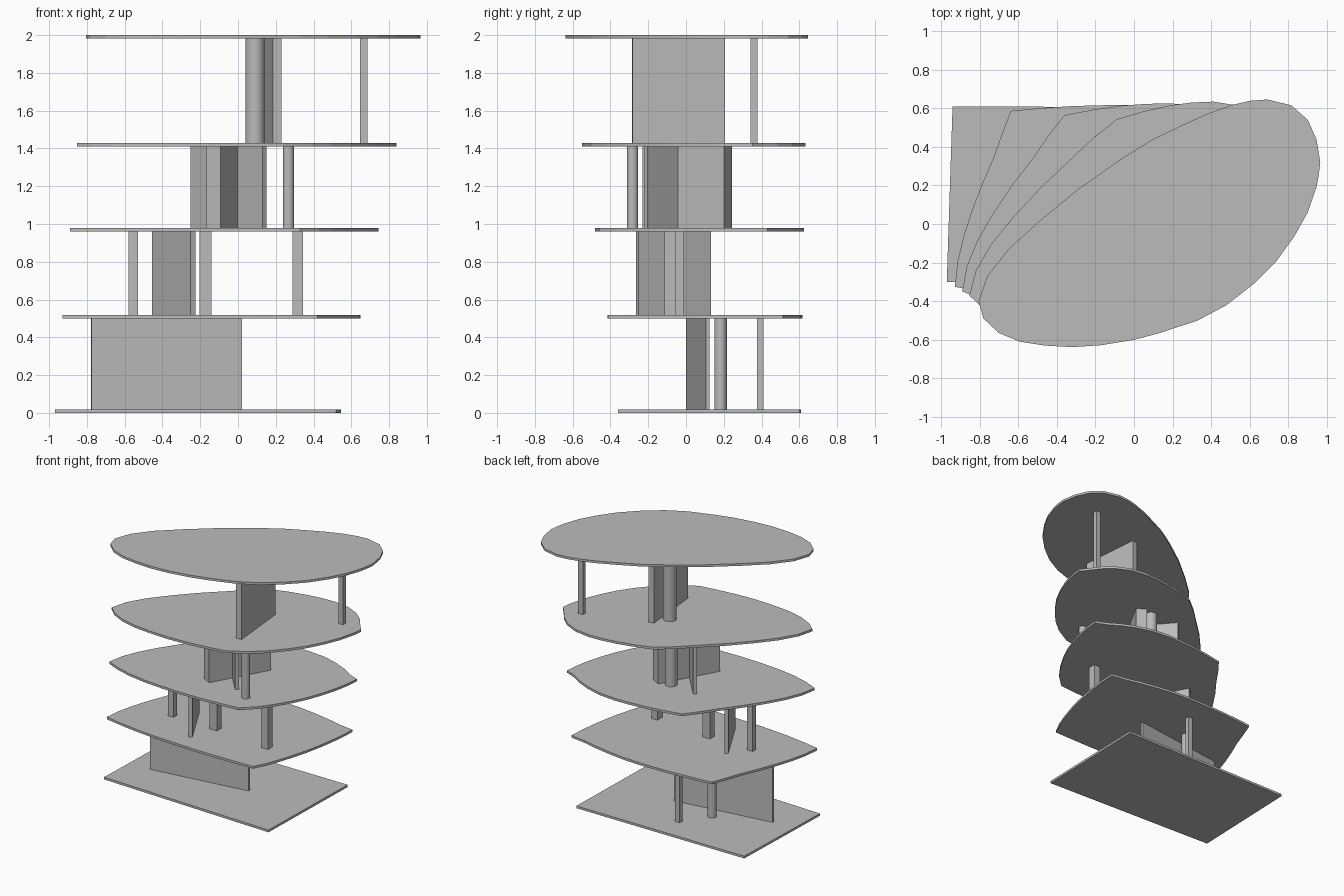
import bpy, bmesh, math
from mathutils import Vector

old = bpy.data.objects.get("Cube")
if old:
    bpy.data.objects.remove(old, do_unlink=True)

grey = bpy.data.materials.new("plain_grey")
grey.use_nodes = True
GREY = (0.5, 0.5, 0.5, 1)
grey.diffuse_color = GREY
grey.node_tree.nodes["Principled BSDF"].inputs["Base Color"].default_value = GREY


def prism(name, outline, bottom, top):
    """Extrude a flat outline from one height to another."""
    bm = bmesh.new()
    base = bm.faces.new([bm.verts.new((p[0], p[1], bottom)) for p in outline])
    up = bmesh.ops.extrude_face_region(bm, geom=[base])["geom"]
    verts = [v for v in up if isinstance(v, bmesh.types.BMVert)]
    bmesh.ops.translate(bm, verts=verts, vec=(0, 0, top - bottom))
    bmesh.ops.recalc_face_normals(bm, faces=bm.faces)
    mesh = bpy.data.meshes.new(name)
    bm.to_mesh(mesh)
    bm.free()
    mesh.materials.append(grey)
    obj = bpy.data.objects.new(name, mesh)
    bpy.context.collection.objects.link(obj)
    return obj


def wall(name, storey, start, end, thick):
    a, b = Vector(start), Vector(end)
    along = (b - a).normalized()
    side = Vector((-along.y, along.x)) * thick / 2
    prism(name, [a - side, b - side, b + side, a + side], *storey)


def square_column(name, storey, x, y, w, d):
    wall(name, storey, (x - w / 2, y), (x + w / 2, y), d)


def round_column(name, storey, x, y, r, sides=24):
    angles = [math.tau * i / sides for i in range(sides)]
    obj = prism(name, [(x + r * math.cos(a), y + r * math.sin(a)) for a in angles], *storey)
    bpy.ops.object.select_all(action='DESELECT')
    obj.select_set(True)
    bpy.context.view_layer.objects.active = obj
    bpy.ops.object.shade_smooth_by_angle(angle=math.radians(35))


# Floor slabs: a four-sided base blends into a rounded roof, side by side
corners = [Vector(c) for c in ((-.97, -.30), (-.94, .61), (.545, .602), (.52, -.36))]
roof_sides = [
    [(-.805, -.40), (-.76, -.27), (-.65, -.13), (-.49, .015), (-.29, .18), (-.07, .335), (.09, .435)],
    [(.256, .515), (.39, .575), (.51, .617), (.60, .638), (.69, .645), (.815, .615), (.90, .54),
     (.945, .44), (.965, .32)],
    [(.957, .25), (.945, .19), (.90, .06), (.83, -.065), (.74, -.19), (.62, -.31), (.48, -.42), (.33, -.50)],
    [(.126, -.567), (0, -.60), (-.17, -.628), (-.32, -.638), (-.46, -.63), (-.59, -.61),
     (-.70, -.565), (-.78, -.49)],
]
THICK = 0.018
slab_bottoms = [0, 0.5, 0.96, 1.41, 2 - THICK]
for n, z in enumerate(slab_bottoms):
    t = z / slab_bottoms[-1]
    outline = []
    for k, side in enumerate(roof_sides):
        for i, p in enumerate(side):
            flat = corners[k].lerp(corners[(k + 1) % 4], i / len(side))
            outline.append(flat.lerp(Vector(p), t))
    prism(f"floor_slab_{n}", outline, z, z + THICK)

storeys = [(a + THICK, b) for a, b in zip(slab_bottoms, slab_bottoms[1:])]
ground, first, second, third = storeys

# Ground storey
wall("ground_wall", ground, (-.776, .01), (.019, .115), .02)
round_column("ground_round_column", ground, -.358, .183, .033)
square_column("ground_square_column", ground, -.212, .393, .04, .035)

# First storey
wall("first_wall", first, (-.238, -.258), (-.443, .125), .028)
square_column("first_left_column", first, -.555, -.033, .05, .045)
square_column("first_middle_column", first, -.172, -.037, .065, .055)
square_column("first_right_column", first, .317, -.085, .055, .06)

# Second storey: two crossing walls
wall("second_thin_wall", second, (.14, -.212), (-.241, .23), .027)
wall("second_thick_wall", second, (-.13, -.21), (.112, .222), .085)
round_column("second_back_column", second, -.005, .195, .045)
round_column("second_front_column", second, .267, -.283, .03)

# Third storey
wall("third_wall", third, (.207, -.285), (.163, .205), .045)
round_column("third_round_column", third, .09, .075, .05)
square_column("third_square_column", third, .665, .36, .04, .035)
